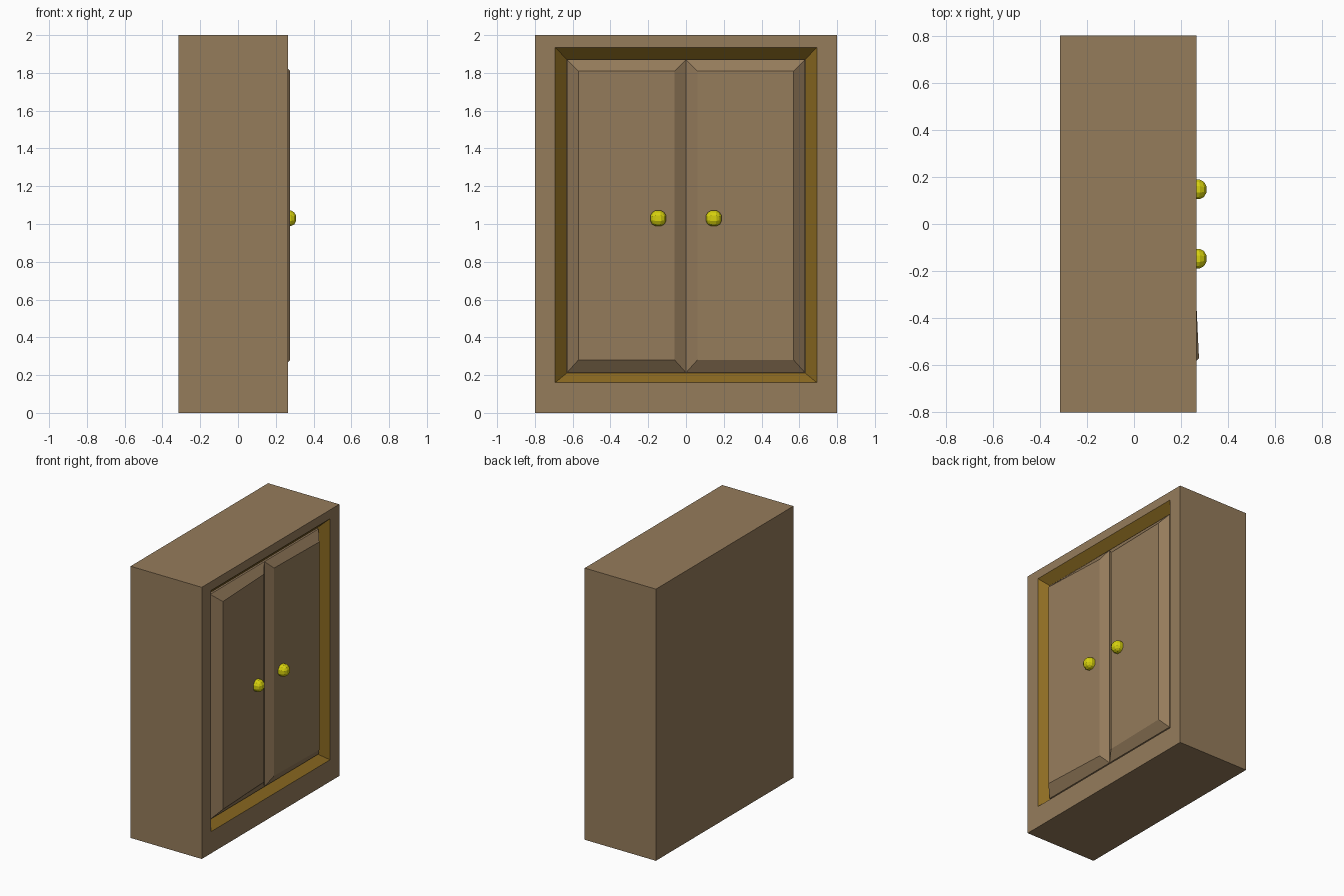
import bpy, bmesh
from mathutils import Vector

cube = bpy.data.objects.get("Cube")
if cube:
    bpy.data.objects.remove(cube, do_unlink=True)


def material(name, rgb):
    m = bpy.data.materials.new(name)
    m.use_nodes = True
    m.diffuse_color = (*rgb, 1)
    bsdf = next(n for n in m.node_tree.nodes if n.type == 'BSDF_PRINCIPLED')
    bsdf.inputs["Base Color"].default_value = (*rgb, 1)
    return m


wood = material("wood brown", (0.30, 0.20, 0.105))
gold = material("dark gold", (0.27, 0.15, 0.016))
brass = material("yellow brass", (0.68, 0.64, 0.004))


def finish(name, bm, mats):
    bmesh.ops.recalc_face_normals(bm, faces=bm.faces)
    mesh = bpy.data.meshes.new(name)
    bm.to_mesh(mesh)
    bm.free()
    for m in mats:
        mesh.materials.append(m)
    obj = bpy.data.objects.new(name, mesh)
    bpy.context.collection.objects.link(obj)
    return obj


def rect(y0, y1, z0, z1, xa, xb=None):
    """Rectangle facing +x; xa and xb are its depths at y0 and y1."""
    xb = xa if xb is None else xb
    return [(xa, y0, z0), (xb, y1, z0), (xb, y1, z1), (xa, y0, z1)]


def loft(name, rings, mats, accent=None):
    """Join rectangles in order and cap both ends; one band may be accented."""
    bm = bmesh.new()
    loops = [[bm.verts.new(p) for p in r] for r in rings]
    for i, (a, b) in enumerate(zip(loops, loops[1:])):
        for k in range(4):
            n = (k + 1) % 4
            f = bm.faces.new((a[k], a[n], b[n], b[k]))
            f.material_index = int(i == accent)
    bm.faces.new(loops[0])
    bm.faces.new(loops[-1])
    return finish(name, bm, mats)


# Cabinet box with a sloping gold rim around the door recess
FRONT, FLOOR = 0.265, 0.2
loft("cabinet", [
    rect(-0.8, 0.8, 0, 2, -0.315),
    rect(-0.8, 0.8, 0, 2, FRONT),
    rect(-0.693, 0.693, 0.16, 1.935, FRONT),
    rect(-0.632, 0.632, 0.21, 1.872, FLOOR),
], [wood, gold], accent=2)

# Pair of bevelled doors, standing slightly ajar by different amounts
EDGE = 0.06
for name, y0, y1, xa, xb in (("right_door", -0.63, 0, 0.276, 0.252),
                             ("left_door", 0, 0.63, 0.252, 0.263)):
    loft(name, [
        rect(y0, y1, 0.213, 1.87, FLOOR - 0.02),
        rect(y0, y1, 0.213, 1.87, 0.215),
        rect(y0 + EDGE, y1 - EDGE, 0.28, 1.81, xa, xb),
    ], [wood])

# Faceted round knobs
for name, y in (("right_knob", -0.147), ("left_knob", 0.147)):
    bm = bmesh.new()
    bmesh.ops.create_cube(bm, size=2)
    bmesh.ops.subdivide_edges(bm, edges=bm.edges[:], cuts=2, use_grid_fill=True)
    for v in bm.verts:
        v.co = v.co.normalized() * 0.046 + Vector((0.266, y, 1.03))
    finish(name, bm, [brass])
